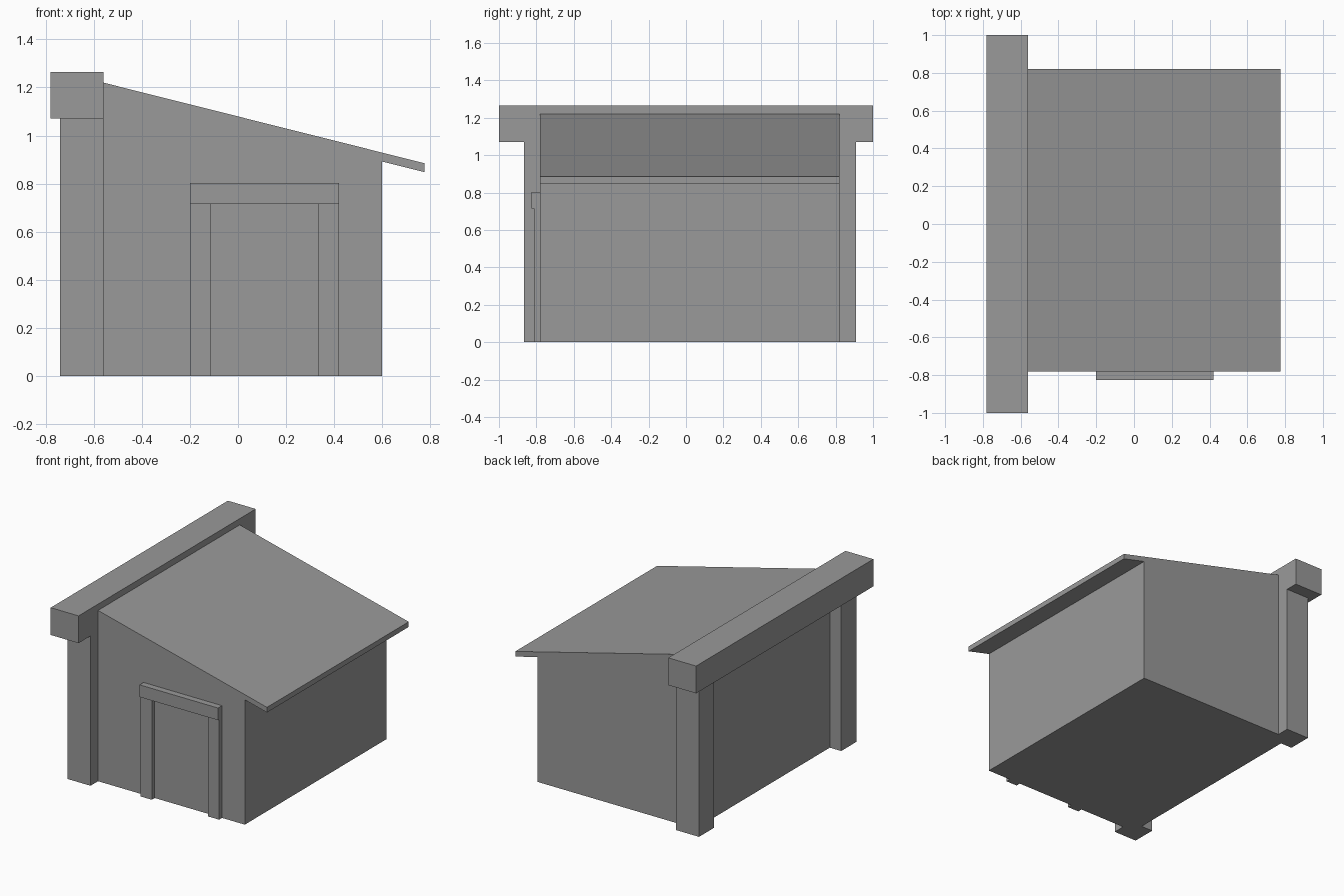
import bpy
import bmesh

if "Cube" in bpy.data.objects:
    bpy.data.objects.remove(bpy.data.objects["Cube"], do_unlink=True)

COLOUR = (0.32, 0.32, 0.32, 1)
grey = bpy.data.materials.new("plain grey")
grey.use_nodes = True
grey.diffuse_color = COLOUR
grey.node_tree.nodes["Principled BSDF"].inputs["Base Color"].default_value = COLOUR


def extrude_profile(name, profile, y0, y1):
    """Extrude an x-z outline from y0 to y1 into a solid part."""
    bm = bmesh.new()
    face = bm.faces.new([bm.verts.new((x, y0, z)) for x, z in profile])
    new = bmesh.ops.extrude_face_region(bm, geom=[face])["geom"]
    verts = [v for v in new if isinstance(v, bmesh.types.BMVert)]
    bmesh.ops.translate(bm, verts=verts, vec=(0, y1 - y0, 0))
    bmesh.ops.recalc_face_normals(bm, faces=bm.faces)
    mesh = bpy.data.meshes.new(name)
    bm.to_mesh(mesh)
    bm.free()
    mesh.materials.append(grey)
    obj = bpy.data.objects.new(name, mesh)
    bpy.context.scene.collection.objects.link(obj)
    return obj


def box(name, x0, x1, y0, y1, z0, z1):
    return extrude_profile(name, [(x0, z0), (x1, z0), (x1, z1), (x0, z1)], y0, y1)


# Walls and lean-to roof share one profile, with an eave over the low side
WALL_LEFT, WALL_RIGHT, EAVE = -0.65, 0.6, 0.775
FRONT, BACK = -0.78, 0.82
SLOPE, THICK = -0.251, 0.037


def roof_z(x):
    return 1.22 + SLOPE * (x + 0.56)


extrude_profile("shed_body", [
    (WALL_LEFT, 0), (WALL_RIGHT, 0), (WALL_RIGHT, roof_z(WALL_RIGHT) - THICK),
    (EAVE, roof_z(EAVE) - THICK), (EAVE, roof_z(EAVE)), (WALL_LEFT, roof_z(WALL_LEFT)),
], FRONT, BACK)

# Corner posts carrying the ridge beam
for name, y0, y1 in (("front_post", -0.865, -0.695), ("back_post", 0.74, 0.91)):
    box(name, -0.74, -0.56, y0, y1, 0, 1.07)
box("ridge_beam", -0.78, -0.56, -1, 1, 1.07, 1.265)

# Door frame
for name, x0, x1 in (("right_jamb", -0.2, -0.112), ("left_jamb", 0.333, 0.42)):
    box(name, x0, x1, -0.813, FRONT, 0, 0.715)
box("door_lintel", -0.2, 0.42, -0.825, FRONT, 0.715, 0.802)
